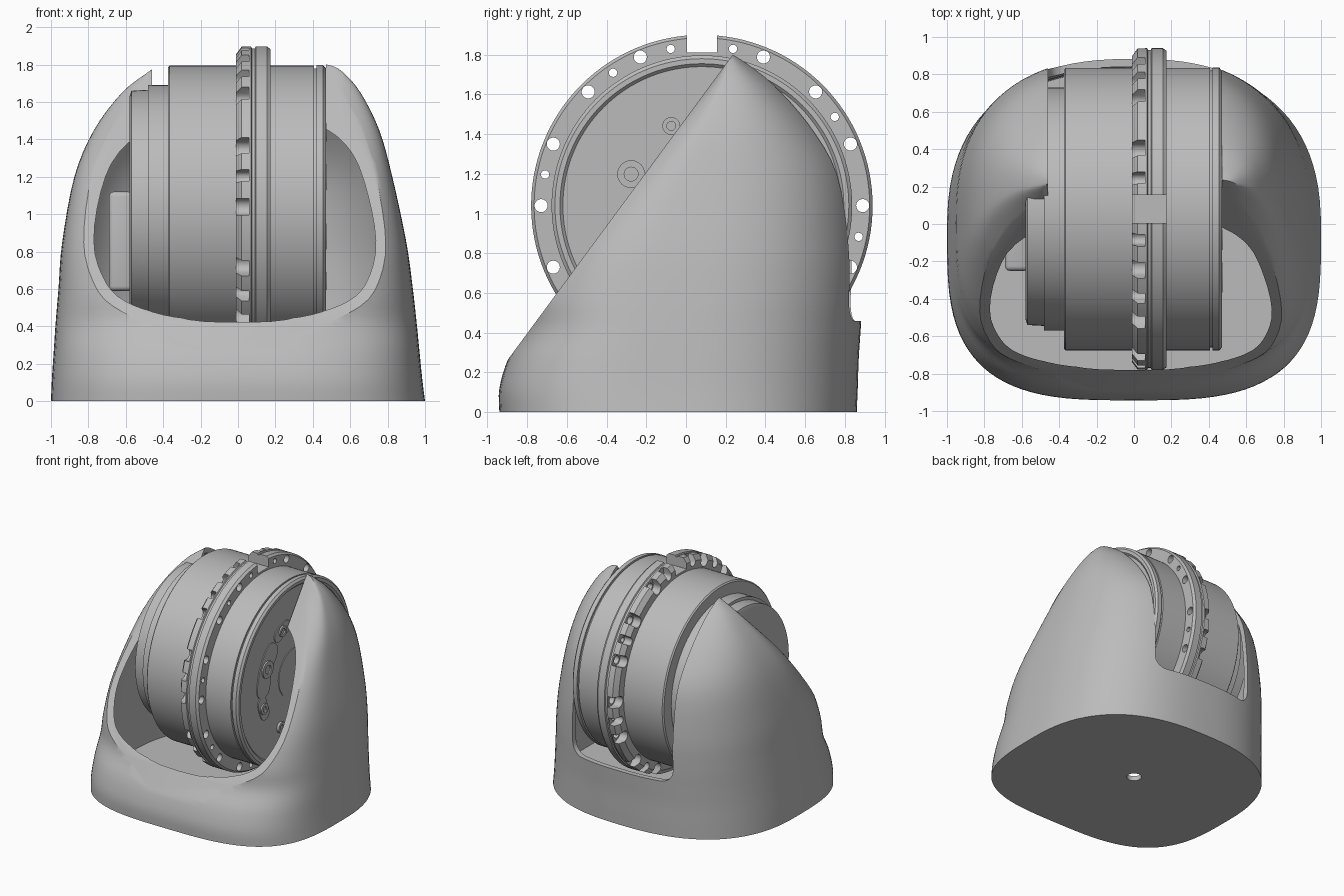
import bpy, bmesh
from math import sin, cos, pi, radians
from mathutils import Matrix, Vector

cube = bpy.data.objects.get("Cube")
if cube:
    bpy.data.objects.remove(cube, do_unlink=True)

grey = bpy.data.materials.new("satin_grey")
grey.use_nodes = True
grey.diffuse_color = (0.5, 0.5, 0.5, 1)
grey.node_tree.nodes["Principled BSDF"].inputs["Base Color"].default_value = (0.5, 0.5, 0.5, 1)

CY, CZ = 0.08, 1.04            # drum axis, running along x


def make(name, bm):
    bmesh.ops.recalc_face_normals(bm, faces=bm.faces)
    me = bpy.data.meshes.new(name)
    bm.to_mesh(me)
    bm.free()
    ob = bpy.data.objects.new(name, me)
    bpy.context.collection.objects.link(ob)
    me.materials.append(grey)
    return ob


def cut(ob, bm):
    """Subtract a temporary cutter mesh from an object."""
    cutter = make("cutter", bm)
    cutter.hide_render = True
    mod = ob.modifiers.new("cut", 'BOOLEAN')
    mod.operation, mod.solver, mod.object = 'DIFFERENCE', 'EXACT', cutter
    dg = bpy.context.evaluated_depsgraph_get()
    me = bpy.data.meshes.new_from_object(ob.evaluated_get(dg))
    ob.modifiers.clear()
    ob.data = me
    bpy.data.objects.remove(cutter, do_unlink=True)


def smooth(ob, angle=30):
    bpy.ops.object.select_all(action='DESELECT')
    ob.select_set(True)
    bpy.context.view_layer.objects.active = ob
    bpy.ops.object.shade_smooth_by_angle(angle=radians(angle))


def bridge(bm, rings):
    """Skin a list of vertex rings and cap both ends."""
    n = len(rings[0])
    for a, b in zip(rings, rings[1:]):
        for i in range(n):
            j = (i + 1) % n
            bm.faces.new((a[i], a[j], b[j], b[i]))
    bm.faces.new(rings[0])
    bm.faces.new(rings[-1])


def prism(bm, outline, axis, lo, hi):
    """Extrude a 2D outline along x (outline y,z) or y (outline x,z)."""
    def place(p, d):
        return (d, p[0], p[1]) if axis == 'x' else (p[0], d, p[1])
    bridge(bm, [[bm.verts.new(place(p, d)) for p in outline] for d in (lo, hi)])


def polar(r, deg):
    return CY + r * cos(radians(deg)), CZ + r * sin(radians(deg))


def disc(bm, r, centre, lo, hi, seg=24):
    pts = [(centre[0] + r * cos(2 * pi * i / seg), centre[1] + r * sin(2 * pi * i / seg)) for i in range(seg)]
    prism(bm, pts, 'x', lo, hi)


def lathe(bm, profile, seg=128):
    """Turn (x, radius) points around the drum axis; ends are capped."""
    bridge(bm, [[bm.verts.new((x, *polar(r, 360 * i / seg))) for i in range(seg)] for x, r in profile])


def arc_slot(bm, r, half, a0, a1, lo, hi):
    """Kidney shape with round ends that follows a circle about the axis."""
    pts = [polar(r + half, a0 + (a1 - a0) * i / 12) for i in range(13)]
    for end, turn, out in ((a1, 1, 0), (a0, 1, 180)):
        c = Vector(polar(r, end))
        pts += [tuple(c + half * Vector((cos(t), sin(t))))
                for t in (radians(end + out + 180 * k / 8) for k in range(1, 8))]
        if out == 0:
            pts += [polar(r - half, a1 + (a0 - a1) * i / 12) for i in range(13)]
    prism(bm, pts, 'x', lo, hi)


# Shell levels: z, right width, left width, middle y, front y, back y
LEVELS = [Vector(k) for k in (
    (0, 1.0, 1.0, -.05, -.94, .86), (.12, .995, .985, -.05, -.94, .865),
    (.27, .985, .97, -.04, -.895, .87), (.42, .975, .955, -.03, -.81, .88),
    (.6, .96, .935, 0, -.79, .89), (.85, .94, .9, .02, -.66, .89),
    (1.2, .875, .825, .08, -.34, .84), (1.45, .77, .755, .15, -.09, .69),
    (1.65, .62, .655, .2, .1, .5), (1.76, .48, .56, .22, .18, .34),
    (1.8, .42, .49, .22, .2, .26))]


def shell_levels(steps=4):
    k = [LEVELS[0]] + LEVELS + [LEVELS[-1]]
    for i in range(1, len(k) - 2):
        a, b, c, d = k[i - 1:i + 3]
        for s in range(steps):
            t = s / steps
            yield 0.5 * (2 * b + (c - a) * t + (2 * a - 5 * b + 4 * c - d) * t * t
                         + (3 * b - a - 3 * c + d) * t ** 3)
    yield LEVELS[-1]


def shell_body(inset, floor, seg=96):
    bm = bmesh.new()
    rings = []
    for z, xl, xr, cy, yf, yb in shell_levels():
        ring = []
        for i in range(seg):
            c, s = cos(2 * pi * i / seg), sin(2 * pi * i / seg)
            p = 2 / (2.5 if s > 0 else 3.2)
            w = (xr if c > 0 else xl) - inset
            d = max((yb - cy if s > 0 else cy - yf) - inset, 0.01)
            x = w * abs(c) ** p * (1 if c > 0 else -1)
            y = cy + d * abs(s) ** p * (1 if s > 0 else -1)
            ring.append(bm.verts.new((x, y, floor + z * (1.8 - floor - inset * .5) / 1.8)))
        rings.append(ring)
    bridge(bm, rings)
    return bm


# Hollow shell with sloping front opening, rear window and cable hole
shell = make("outer_shell", shell_body(0, 0))
cut(shell, shell_body(0.04, 0.04))
bm = bmesh.new()
prism(bm, [(-1.24, -.2), (.42, 2.05), (.42, 3), (-3, 3), (-3, -.2)], 'x', -2, 2)
cut(shell, bm)
bm = bmesh.new()
window = [(-.46, 2.4)]
for cx, start in ((-.36, 180), (.37, 270)):
    window += [(cx + .1 * cos(radians(start + 15 * k)), .56 + .1 * sin(radians(start + 15 * k))) for k in range(7)]
prism(bm, window + [(.47, 2.4)], 'y', -.5, 1.5)
cut(shell, bm)
bm = bmesh.new()
bmesh.ops.create_cone(bm, cap_ends=True, segments=32, radius1=.057, radius2=.057, depth=.3)
cut(shell, bm)
smooth(shell, 35)

# Stepped drum with a recessed end face
bm = bmesh.new()
lathe(bm, [(-.58, .59), (-.57, .62), (-.48, .625), (-.48, .65), (-.375, .65), (-.375, .745),
           (-.365, .755), (.405, .755), (.405, .74), (.42, .74), (.42, .757), (.455, .757),
           (.47, .74), (.47, .715), (.455, .70)])
smooth(make("drum", bm))

# Flange: two rims with a groove between
bm = bmesh.new()
lathe(bm, [(-.01, .73), (-.01, .82), (.02, .86), (.07, .86), (.075, .85), (.09, .85),
           (.095, .86), (.155, .86), (.175, .845), (.175, .73)])
flange = make("flange", bm)
big = [22.5 * i for i in range(16) if i != 4]
small = [78.75 + 45 * i for i in range(8)] + [101.25]
bm = bmesh.new()
for a in big:
    disc(bm, .033, polar(.81, a), -.1, .3, 20)
for a in small:
    disc(bm, .021, polar(.805, a), -.1, .3, 16)
cut(flange, bm)
# U-shaped bolt pockets on one side of the flange
bm = bmesh.new()
for a in big + small:
    h = .045 if a in big else .032
    rot = Matrix.Rotation(radians(a), 2)
    u = [(.95, -h), (.95, h)] + [(.81 - h * sin(t * pi / 8), h * cos(t * pi / 8)) for t in range(9)]
    prism(bm, [tuple(rot @ Vector(p) + Vector((CY, CZ))) for p in u], 'x', -.1, .06)
cut(flange, bm)
# Locating notch at the top
bm = bmesh.new()
prism(bm, [(.005, 1.81), (.155, 1.81), (.155, 2.2), (.005, 2.2)], 'x', -.3, .4)
cut(flange, bm)
smooth(flange)

# Raised details on the drum end face
bm = bmesh.new()
disc(bm, .2, (CY, CZ), .44, .46, 48)
for a in (156, 336):
    arc_slot(bm, .4, .085, a - 18, a + 22, .44, .462)
for a in (111, 201, 291, 21):
    arc_slot(bm, .43, .055, a - 7, a + 7, .44, .462)
smooth(make("end_pads", bm))
bm = bmesh.new()
for a in range(21, 381, 45):
    c = polar(.39 if a in (156, 336) else .43, a)
    r = .07 if a in (156, 336) else .045
    bridge(bm, [[bm.verts.new((x, c[0] + q * cos(pi * i / 12), c[1] + q * sin(pi * i / 12))) for i in range(24)]
                for x, q in ((.44, r), (.474, r), (.474, r * .5), (.464, r * .5))])
smooth(make("end_bosses", bm))

# Connector box on the other end
bm = bmesh.new()
bmesh.ops.create_cube(bm, size=1, matrix=Matrix.Translation((-.625, .08, .855)) @ Matrix.Diagonal((.13, .66, .53, 1)))
bmesh.ops.bevel(bm, geom=bm.edges[:], offset=.025, segments=3, affect='EDGES', profile=.5)
smooth(make("connector_box", bm))
